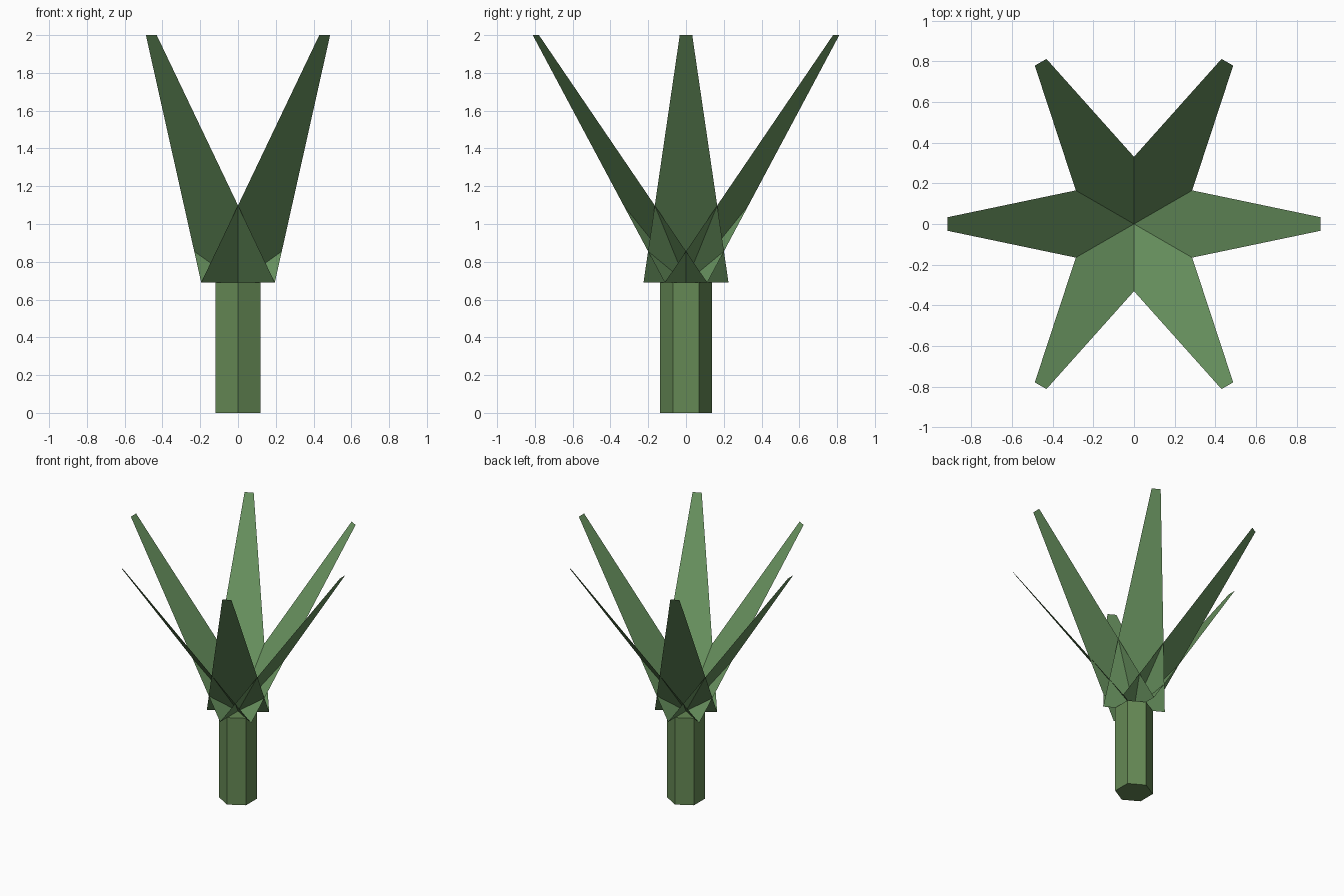
import bpy, math
from mathutils import Matrix

if "Cube" in bpy.data.objects:
    bpy.data.objects.remove(bpy.data.objects["Cube"])

STEM_TOP = 0.69
TIP_REACH = 0.918
BASE_HALF, TIP_HALF = 0.225, 0.033


def material(name, rgb):
    m = bpy.data.materials.new(name)
    m.diffuse_color = (*rgb, 1)
    m.use_nodes = True
    m.node_tree.nodes["Principled BSDF"].inputs["Base Color"].default_value = m.diffuse_color
    return m


leaf_green = material("leaf green", (0.14, 0.29, 0.115))
stem_green = material("stem green", (0.13, 0.25, 0.09))

# Hexagonal stem with corners on the y axis
bpy.ops.mesh.primitive_cylinder_add(vertices=6, radius=0.137, depth=STEM_TOP,
                                    location=(0, 0, STEM_TOP / 2))
stem = bpy.context.object
stem.name = "stem"
stem.data.materials.append(stem_green)

# Six thin tapered leaves fanning out from the stem top
profile = [(0, -BASE_HALF, STEM_TOP), (TIP_REACH, -TIP_HALF, 2),
           (TIP_REACH, TIP_HALF, 2), (0, BASE_HALF, STEM_TOP)]
for i in range(6):
    mesh = bpy.data.meshes.new("leaf")
    mesh.from_pydata(profile, [], [(0, 1, 2, 3)])
    mesh.transform(Matrix.Rotation(math.radians(60 * i), 4, 'Z'))
    mesh.materials.append(leaf_green)
    leaf = bpy.data.objects.new(f"leaf_{i + 1}", mesh)
    bpy.context.collection.objects.link(leaf)
